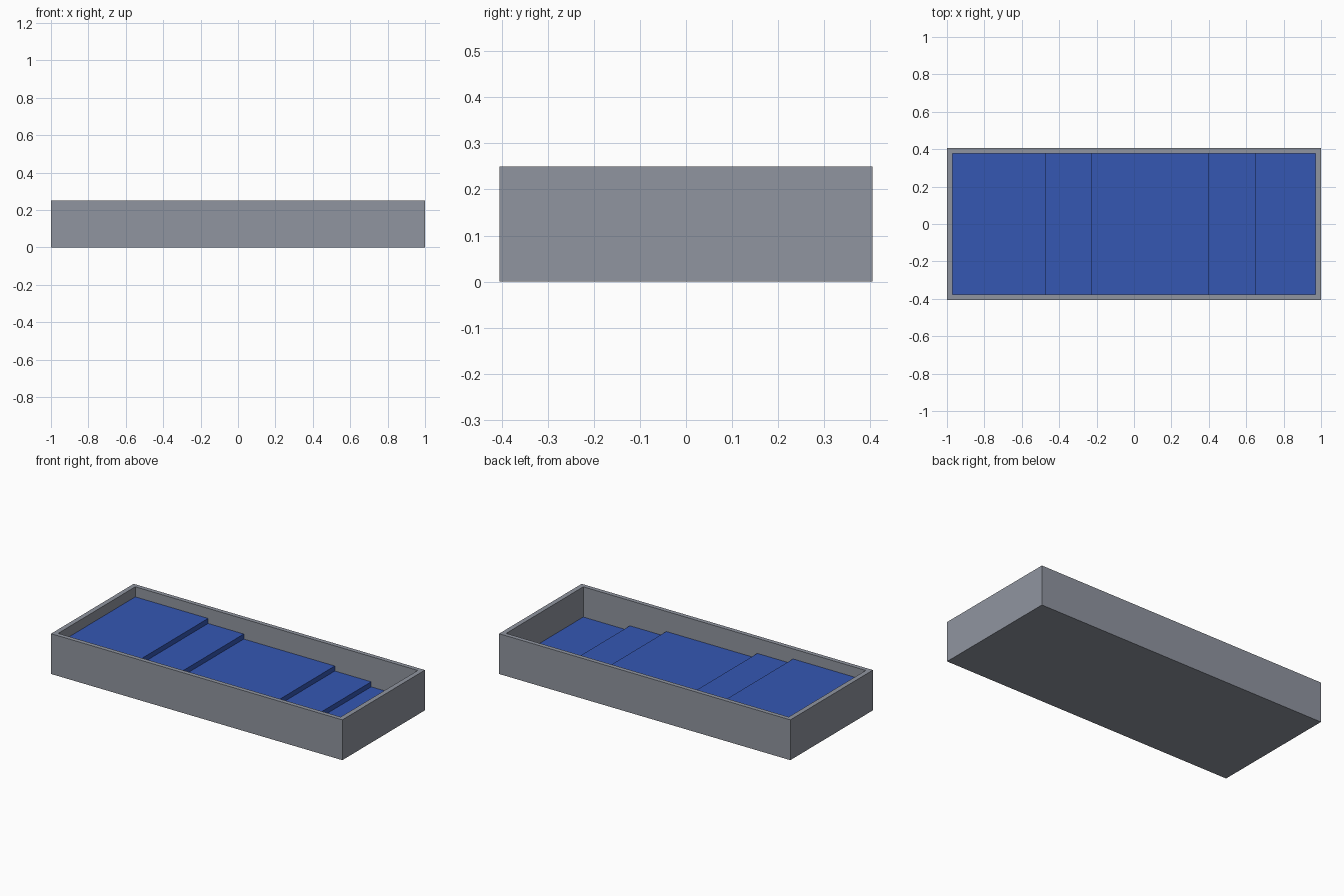
import bpy
import bmesh

cube = bpy.data.objects.get("Cube")
if cube:
    bpy.data.objects.remove(cube, do_unlink=True)

HALF_X, HALF_Y, HEIGHT = 1.0, 0.405, 0.25
INNER_X, INNER_Y = 0.97, 0.378
RISE = HEIGHT / 8
BASE = RISE  # top of the basin's base slab


def make_material(name, color):
    mat = bpy.data.materials.new(name)
    mat.use_nodes = True
    mat.diffuse_color = color
    mat.node_tree.nodes["Principled BSDF"].inputs["Base Color"].default_value = color
    return mat


def finish(name, bm, mat):
    bmesh.ops.recalc_face_normals(bm, faces=bm.faces)
    mesh = bpy.data.meshes.new(name)
    bm.to_mesh(mesh)
    bm.free()
    mesh.materials.append(mat)
    obj = bpy.data.objects.new(name, mesh)
    bpy.context.collection.objects.link(obj)
    return obj


grey = make_material("concrete grey", (0.28, 0.30, 0.35, 1))
blue = make_material("pool blue", (0.035, 0.095, 0.45, 1))

# Basin: rectangular rings from outer bottom, over the rim, to the inner base
bm = bmesh.new()
rings = []
for x, y, z in ((HALF_X, HALF_Y, 0), (HALF_X, HALF_Y, HEIGHT),
                (INNER_X, INNER_Y, HEIGHT), (INNER_X, INNER_Y, BASE)):
    rings.append([bm.verts.new((sx * x, sy * y, z))
                  for sx, sy in ((-1, -1), (1, -1), (1, 1), (-1, 1))])
for low, high in zip(rings, rings[1:]):
    for i in range(4):
        j = (i + 1) % 4
        bm.faces.new((low[i], low[j], high[j], high[i]))
bm.faces.new(rings[0])
bm.faces.new(rings[-1])
finish("basin", bm, grey)

# Stepped floor: stair profile descending towards +x, extruded across the basin
edges = [-INNER_X, -0.47, -0.225, 0.40, 0.65, INNER_X]
profile = [(-INNER_X, BASE)]
for i, (start, end) in enumerate(zip(edges, edges[1:])):
    z = HEIGHT * 0.75 - i * RISE
    profile += [(start, z), (end, z)]
profile.append((INNER_X, BASE))

bm = bmesh.new()
side = bm.faces.new([bm.verts.new((x, -INNER_Y, z)) for x, z in profile])
extruded = bmesh.ops.extrude_face_region(bm, geom=[side], use_keep_orig=True)
bmesh.ops.translate(bm, vec=(0, 2 * INNER_Y, 0),
                    verts=[v for v in extruded["geom"] if isinstance(v, bmesh.types.BMVert)])
finish("stepped_floor", bm, blue)
